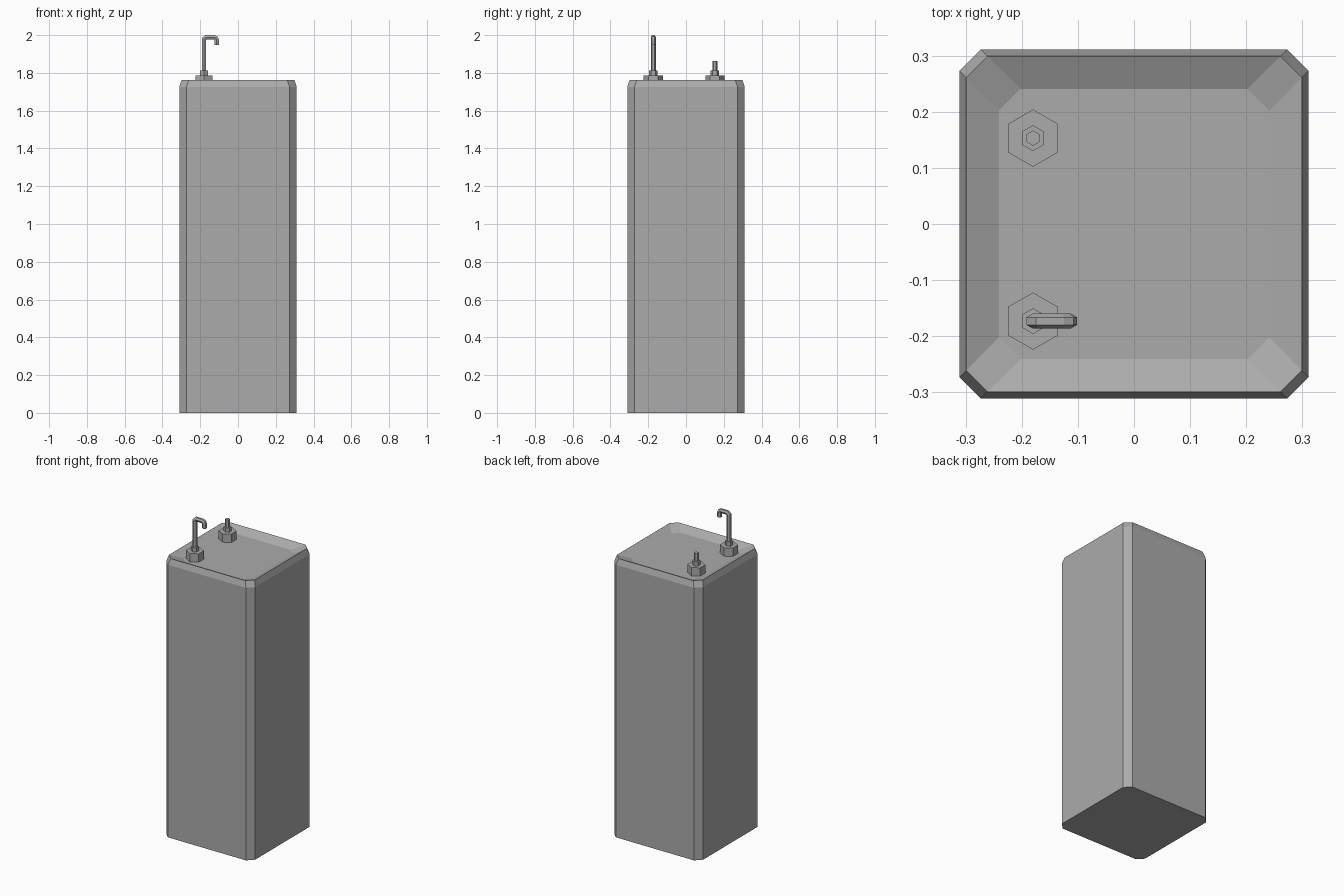
import bpy, bmesh
from math import sin, cos, pi
from mathutils import Vector

if "Cube" in bpy.data.objects:
    bpy.data.objects.remove(bpy.data.objects["Cube"])

# Dark grey finish shared by all parts
metal = bpy.data.materials.new("dark_grey")
metal.diffuse_color = (0.41, 0.41, 0.41, 1)
metal.use_nodes = True
metal.node_tree.nodes["Principled BSDF"].inputs["Base Color"].default_value = metal.diffuse_color


def loft(name, rings):
    """Skin a list of equal-length rings and cap both ends."""
    bm = bmesh.new()
    loops = [[bm.verts.new(p) for p in ring] for ring in rings]
    n = len(loops[0])
    for a, b in zip(loops, loops[1:]):
        for i in range(n):
            j = (i + 1) % n
            bm.faces.new((a[i], a[j], b[j], b[i]))
    bm.faces.new(loops[0][::-1])
    bm.faces.new(loops[-1])
    bmesh.ops.recalc_face_normals(bm, faces=bm.faces)
    mesh = bpy.data.meshes.new(name)
    bm.to_mesh(mesh)
    bm.free()
    mesh.materials.append(metal)
    obj = bpy.data.objects.new(name, mesh)
    bpy.context.collection.objects.link(obj)
    return obj


def cut_square(h, c, z):
    """Square of half width h with corners cut off from c outwards."""
    return [(h, -c, z), (h, c, z), (c, h, z), (-c, h, z),
            (-h, c, z), (-h, -c, z), (-c, -h, z), (c, -h, z)]


def hexagon(x, y, z, r):
    """Horizontal hexagon with points facing +y and -y."""
    return [(x + r * sin(i * pi / 3), y + r * cos(i * pi / 3), z) for i in range(6)]


# Cabinet: straight walls, steep rim bevel, sloped sink and sink floor
FLOOR = 1.734
loft("cabinet", [cut_square(0.311, 0.273, 0),
                 cut_square(0.311, 0.273, 1.724),
                 cut_square(0.299, 0.261, 1.762),
                 cut_square(0.241, 0.202, FLOOR)])

# Stepped hexagonal fittings standing on the sink floor
X, FRONT_Y, BACK_Y = -0.18, -0.173, 0.153
for side, y in (("front", FRONT_Y), ("back", BACK_Y)):
    steps = [(0.051, FLOOR), (0.051, 1.787), (0.023, 1.787), (0.023, 1.813)]
    if side == "back":  # short push button
        steps += [(0.0135, 1.813), (0.0135, 1.862)]
    loft(side + "_fitting", [hexagon(X, y, z, r) for r, z in steps])

# Gooseneck spout: hexagonal section swept along a path in the xz plane
R = 0.0135
path = [Vector(p) for p in ((X, 1.80), (X, 1.979), (-0.170, 1.9883), (-0.127, 1.9883),
                            (-0.117, 1.984), (-0.113, 1.974), (-0.113, 1.947))]
rings = []
for i, p in enumerate(path):
    d0 = (p - path[max(i - 1, 0)]).normalized()
    d1 = (path[min(i + 1, len(path) - 1)] - p).normalized()
    t = (d0 + d1).normalized()
    side = Vector((t.y, -t.x))
    stretch = 1 / t.dot(d1 if d1.length else d0)
    ring = []
    for k in range(6):
        off = side * (R * sin(k * pi / 3) * stretch)
        ring.append((p.x + off.x, FRONT_Y + R * cos(k * pi / 3), p.y + off.y))
    rings.append(ring)
loft("spout", rings)
